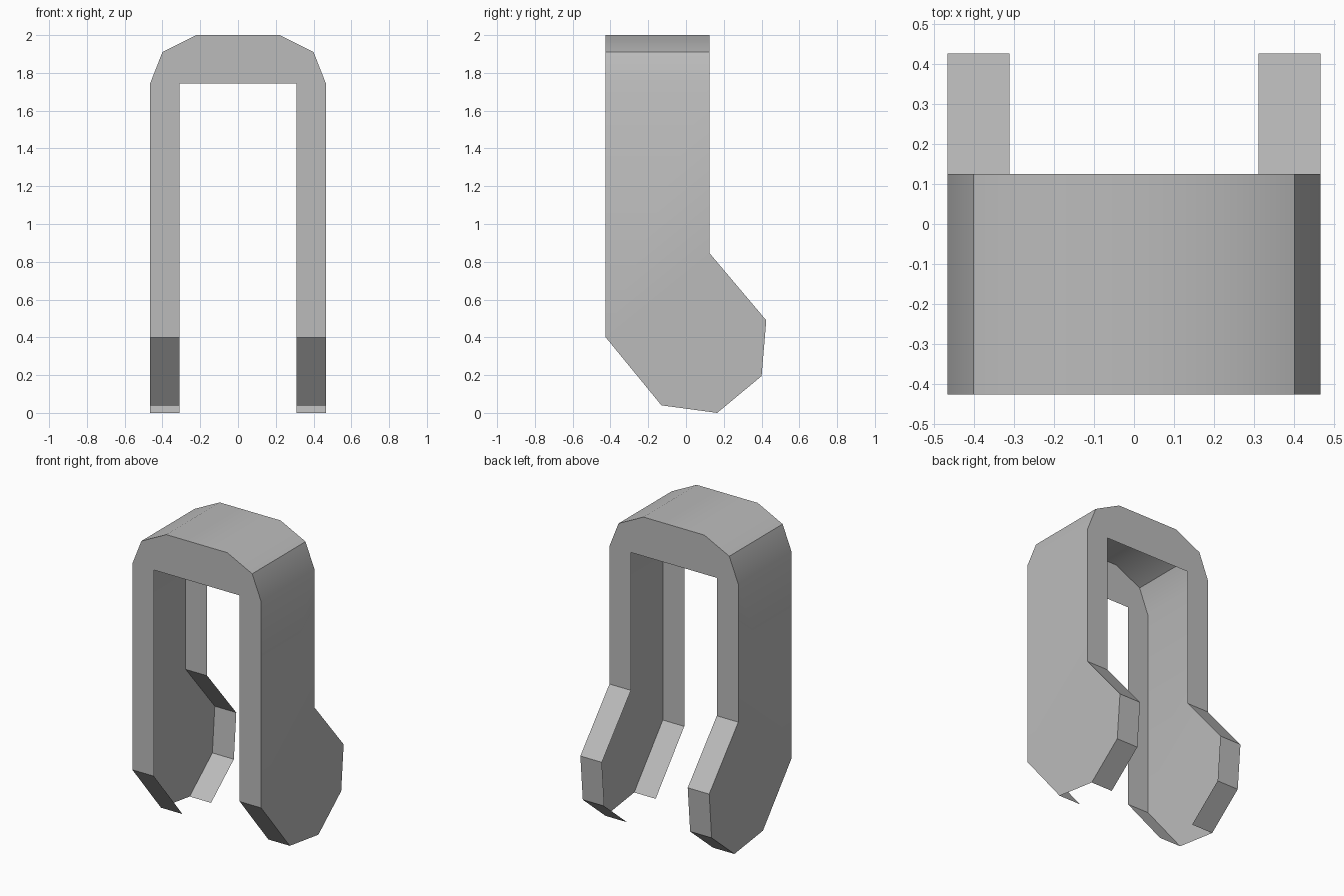
import bpy
import bmesh
import math

cube = bpy.data.objects.get("Cube")
if cube:
    bpy.data.objects.remove(cube)

# Flat grey colour
grey = bpy.data.materials.new("plain_grey")
grey.use_nodes = True
colour = (0.5, 0.5, 0.5, 1)
grey.diffuse_color = colour
grey.node_tree.nodes["Principled BSDF"].inputs["Base Color"].default_value = colour

FRONT, BACK = -0.425, 0.125
OUTER, INNER, SHOULDER = 0.465, 0.31, 1.745

# Leg outline (y, z), from the front shoulder round the foot to the back shoulder
leg = [(FRONT, SHOULDER), (FRONT, 0.4), (-0.13, 0.04), (0.165, 0),
       (0.4, 0.195), (0.425, 0.49), (BACK, 0.845), (BACK, SHOULDER)]
OPEN_SIDE = 2  # the sole has no face

# Arch outline (x, z), from left to right
half = [(OUTER, SHOULDER), (0.4, 1.91), (0.22, 2.0)]
arch = half + [(-x, z) for x, z in reversed(half)]

bm = bmesh.new()


def face(points):
    bm.faces.new([bm.verts.new(p) for p in points])


# Legs: outer wall with a rim turned inwards, open on the inside
for side in (1, -1):
    face([(side * OUTER, y, z) for y, z in leg])
    for i, (a, b) in enumerate(zip(leg, leg[1:])):
        if i != OPEN_SIDE:
            face([(side * OUTER, *a), (side * OUTER, *b),
                  (side * INNER, *b), (side * INNER, *a)])

# Arch: bevelled roof, open underneath
for (x1, z1), (x2, z2) in zip(arch, arch[1:]):
    face([(x1, FRONT, z1), (x2, FRONT, z2), (x2, BACK, z2), (x1, BACK, z1)])

# Arch end plates
for y in (FRONT, BACK):
    face([(x, y, z) for x, z in arch + [(-INNER, SHOULDER), (INNER, SHOULDER)]])

# Weld the shell and point it outwards
bmesh.ops.remove_doubles(bm, verts=bm.verts, dist=0.0005)
bmesh.ops.recalc_face_normals(bm, faces=bm.faces)
bm.normal_update()
roof = max(bm.faces, key=lambda f: f.calc_center_median().z)
if roof.normal.z < 0:
    bmesh.ops.reverse_faces(bm, faces=bm.faces)

mesh = bpy.data.meshes.new("clip_shell")
bm.to_mesh(mesh)
bm.free()
mesh.materials.append(grey)
clip = bpy.data.objects.new("clip_shell", mesh)
bpy.context.collection.objects.link(clip)

# Soft shading across the shallow bevels only
bpy.ops.object.select_all(action="DESELECT")
clip.select_set(True)
bpy.context.view_layer.objects.active = clip
bpy.ops.object.shade_smooth_by_angle(angle=math.radians(30))
